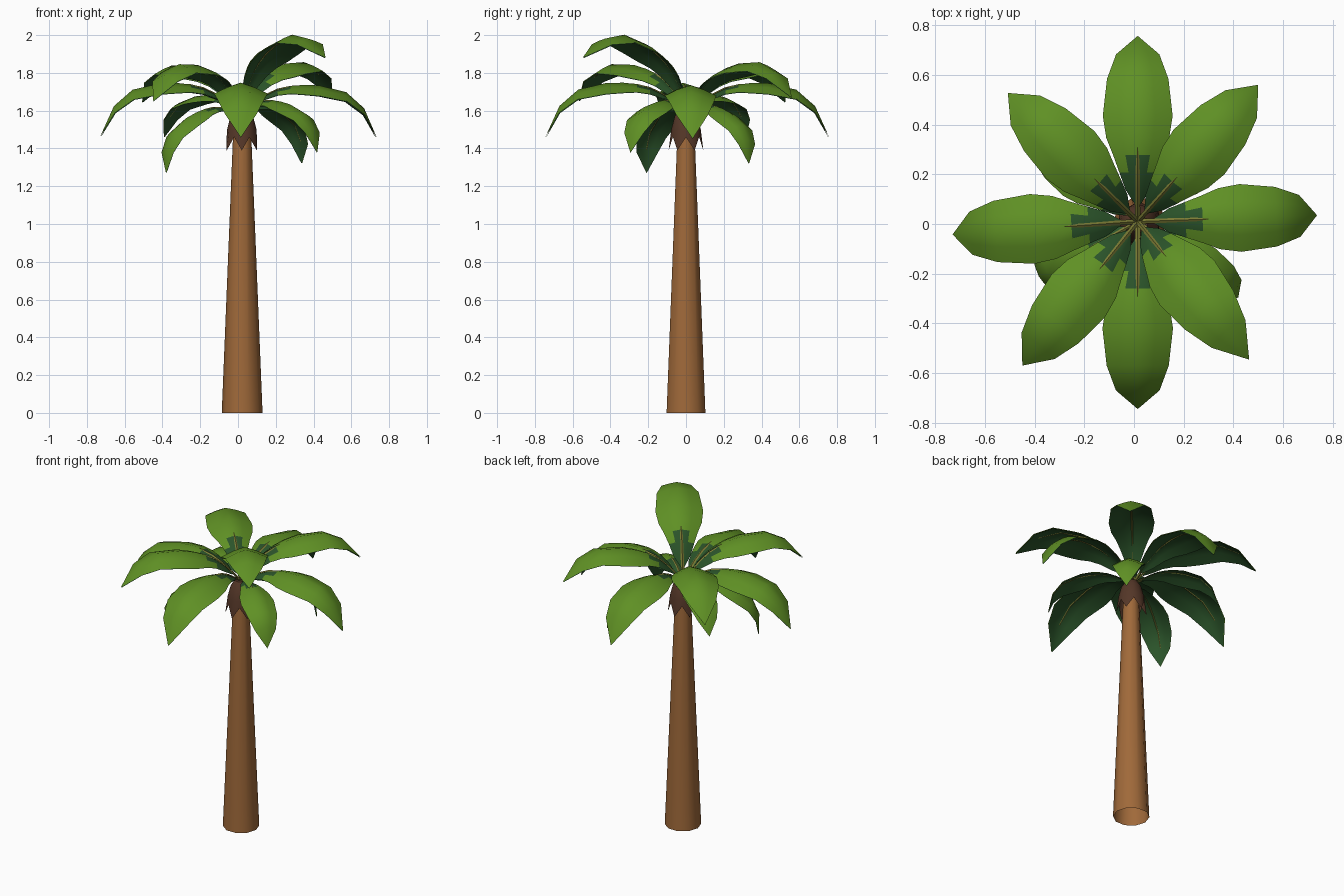
import bpy, bmesh
from math import sin, cos, pi, radians
from mathutils import Matrix, Vector

if "Cube" in bpy.data.objects:
    bpy.data.objects.remove(bpy.data.objects["Cube"])


def material(name, rgb):
    m = bpy.data.materials.new(name)
    m.use_nodes = True
    m.diffuse_color = (*rgb, 1)
    m.node_tree.nodes["Principled BSDF"].inputs["Base Color"].default_value = (*rgb, 1)
    return m


LEAF = material("leaf_green", (0.115, 0.28, 0.018))
UNDER = material("deep_green", (0.024, 0.088, 0.023))
BARK = material("bark_brown", (0.35, 0.142, 0.042))
HUSK = material("husk_brown", (0.09, 0.038, 0.021))
STEM = material("stem_olive", (0.2, 0.2, 0.035))


def loft(name, rows, mats, closed=False, paint=None, cap=False):
    """Join rows of points into a sheet, or into a tube when closed."""
    bm = bmesh.new()
    grid = [[bm.verts.new(p) for p in row] for row in rows]
    n = len(rows[0])
    for i in range(len(rows) - 1):
        for j in range(n if closed else n - 1):
            k = (j + 1) % n
            f = bm.faces.new((grid[i][j], grid[i][k], grid[i + 1][k], grid[i + 1][j]))
            if paint:
                f.material_index = paint(i, j)
    if cap:
        bm.faces.new(grid[-1])
    bmesh.ops.remove_doubles(bm, verts=bm.verts, dist=0.0005)
    mesh = bpy.data.meshes.new(name)
    bm.to_mesh(mesh)
    bm.free()
    for m in mats:
        mesh.materials.append(m)
    ob = bpy.data.objects.new(name, mesh)
    bpy.context.collection.objects.link(ob)
    bpy.ops.object.select_all(action='DESELECT')
    ob.select_set(True)
    bpy.context.view_layer.objects.active = ob
    bpy.ops.object.shade_smooth_by_angle(angle=radians(50))
    return ob


def ring(radius, z, n):
    return [(radius * cos(2 * pi * i / n), radius * sin(2 * pi * i / n), z) for i in range(n)]


# Trunk: open tapered tube
trunk = loft("trunk", [ring(0.108, 0, 10), ring(0.047, 1.5, 10)], [BARK], closed=True)
trunk.location = (0.022, 0, 0)

# Husk: pointed skirt under the crown
POINTS = 12
skirt = [(r * cos(2 * pi * i / POINTS), r * sin(2 * pi * i / POINTS), z)
         for i in range(POINTS)
         for r, z in [((0.092, 1.39), (0.08, 1.46))[(i + 1) % 2]]]
husk = loft("husk", [skirt, ring(0.078, 1.5, POINTS), ring(0.06, 1.57, POINTS),
                     ring(0.035, 1.61, POINTS)], [HUSK], closed=True, cap=True)
husk.location = (0.02, 0, 0)

# Leaf profile: distance out, height, half width
PROFILE = [(0.07, 0.045, 0.012), (0.13, 0.085, 0.05), (0.2, 0.12, 0.075),
           (0.27, 0.14, 0.1), (0.34, 0.148, 0.128), (0.43, 0.147, 0.142),
           (0.58, 0.112, 0.125), (0.68, 0.025, 0.088), (0.755, -0.14, 0)]
ACROSS = (1, 0.5, 0, -0.5, -1)


def leaf_paint(i, j):
    # The base shows the deep green on its upper side too
    return int(i < (3 if j in (1, 2) else 2))


def make_leaf(name, angle, tilt, scale):
    rows = [[(r, -w * a, z - 0.4 * w * abs(a) ** 1.3) for a in ACROSS]
            for r, z, w in PROFILE]
    leaf = loft(name, rows, [LEAF, UNDER], paint=leaf_paint)
    if leaf.data.polygons[0].normal.z < 0:
        leaf.data.flip_normals()
    under = leaf.modifiers.new("underside", 'SOLIDIFY')
    under.thickness = 0.005
    under.offset = -1
    under.use_rim = False
    under.material_offset = 1

    # Midrib: square tube that sinks below the sheet further out
    spine = [(0, 0)] + [(r, z) for r, z, w in PROFILE[:-1]]
    tube = []
    for i, (r, z) in enumerate(spine):
        t = i / (len(spine) - 1)
        s = 0.011 - 0.007 * t
        drop = 0.012 * min(1, max(0, 2 * t - 0.7))
        c = Vector((r, 0, z - drop))
        tube.append([c + Vector((0, s * cos(k * pi / 2), s * 0.7 * sin(k * pi / 2)))
                     for k in range(4)])
    stem = loft(name + "_stem", tube, [STEM], closed=True, cap=True)

    pose = (Matrix.Translation((0.015, 0.01, 1.6)) @ Matrix.Rotation(radians(angle), 4, 'Z')
            @ Matrix.Rotation(radians(-tilt), 4, 'Y') @ Matrix.Scale(scale, 4))
    leaf.matrix_world = pose
    stem.matrix_world = pose


# Upper leaves: angle, tilt, scale
UPPER = [(2, -1, 0.96), (48.6, 16, 0.96), (90, 0, 0.99), (135.3, 14, 0.96),
         (184, 0, 0.99), (231.3, 14.5, 0.97), (270, 0, 1), (308.9, 32, 1)]
# Lower leaves: smaller and drooping
LOWER = [(45, -21, 0.7), (143, -5, 0.69), (209, -25.6, 0.73), (323, -13, 0.72)]
for i, spec in enumerate(UPPER):
    make_leaf(f"upper_leaf_{i + 1}", *spec)
for i, spec in enumerate(LOWER):
    make_leaf(f"lower_leaf_{i + 1}", *spec)
